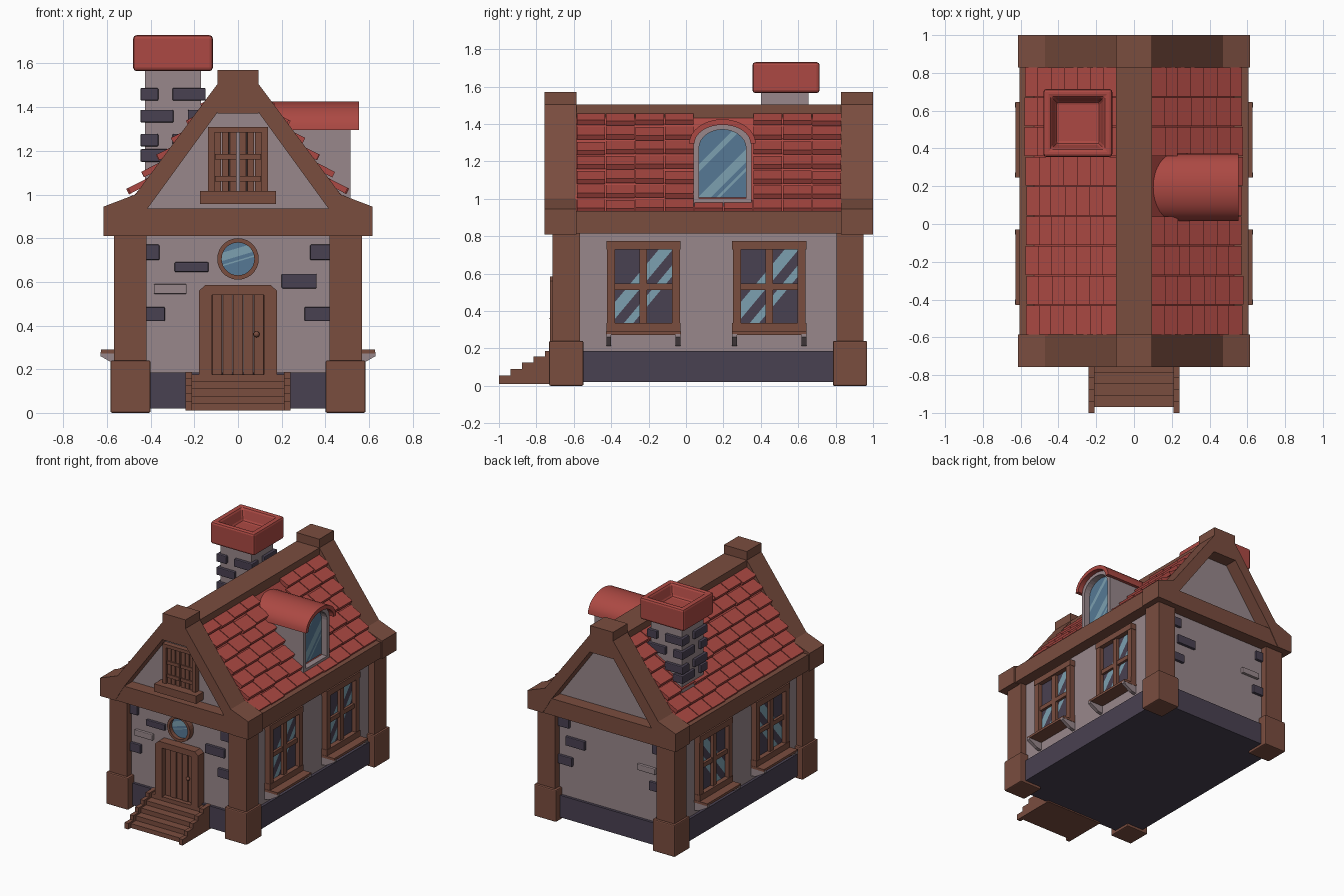
import bpy, bmesh, math, random
from mathutils import Vector

if "Cube" in bpy.data.objects:
    bpy.data.objects.remove(bpy.data.objects["Cube"])
random.seed(4)


def material(name, rgb):
    m = bpy.data.materials.new(name)
    lin = [(c / 255 / 12.92 if c < 11 else ((c / 255 + 0.055) / 1.055) ** 2.4) for c in rgb]
    m.diffuse_color = (*lin, 1)
    m.use_nodes = True
    m.node_tree.nodes["Principled BSDF"].inputs["Base Color"].default_value = m.diffuse_color
    return m


RED = material("roof red", (172, 73, 67))
WOOD = material("brown wood", (122, 77, 63))
WALL = material("plaster", (152, 135, 139))
DARK = material("dark stone", (73, 65, 81))
BLUE = material("glass blue", (86, 121, 149))
SHINE = material("glass shine", (124, 160, 176))


def add_prism(bm, pts, axis, a, b):
    """Extrude a 2D outline along x (outline in y,z) or y (outline in x,z)."""
    def place(p, t):
        return (t, p[0], p[1]) if axis == 'x' else (p[0], t, p[1])
    lo = [bm.verts.new(place(p, a)) for p in pts]
    hi = [bm.verts.new(place(p, b)) for p in pts]
    bm.faces.new(lo)
    bm.faces.new(hi[::-1])
    for i in range(len(pts)):
        j = (i + 1) % len(pts)
        bm.faces.new((lo[j], lo[i], hi[i], hi[j]))


def finish(name, bm, *mats, bevel=0):
    bmesh.ops.recalc_face_normals(bm, faces=bm.faces[:])
    me = bpy.data.meshes.new(name)
    bm.to_mesh(me)
    bm.free()
    ob = bpy.data.objects.new(name, me)
    bpy.context.collection.objects.link(ob)
    for m in mats:
        me.materials.append(m)
    if bevel:
        mod = ob.modifiers.new("bevel", 'BEVEL')
        mod.width, mod.segments = bevel, 2
    return ob


def prism(name, pts, axis, a, b, mat, bevel=0):
    bm = bmesh.new()
    add_prism(bm, pts, axis, a, b)
    return finish(name, bm, mat, bevel=bevel)


def rect(u0, u1, v0, v1):
    return [(u0, v0), (u1, v0), (u1, v1), (u0, v1)]


def box(name, x0, x1, y0, y1, z0, z1, mat, bevel=0):
    return prism(name, rect(x0, x1, z0, z1), 'y', y0, y1, mat, bevel)


def arc(cu, cv, ru, rv, n=14, a0=0.0, a1=math.pi):
    return [(cu + ru * math.cos(a0 + (a1 - a0) * i / n), cv + rv * math.sin(a0 + (a1 - a0) * i / n))
            for i in range(n + 1)]


def glass(name, pts, axis, a, b, base, centre, normal, bands):
    """Thin pane cut along diagonal bands; faces inside a band get the shine colour."""
    bm = bmesh.new()
    add_prism(bm, pts, axis, a, b)
    n = Vector((0, *normal)) if axis == 'x' else Vector((normal[0], 0, normal[1]))
    c = Vector((0, *centre)) if axis == 'x' else Vector((centre[0], 0, centre[1]))
    for d in [d for band in bands for d in band]:
        bmesh.ops.bisect_plane(bm, geom=bm.verts[:] + bm.edges[:] + bm.faces[:],
                               plane_co=c + n * (d / n.length_squared), plane_no=n)
    for f in bm.faces:
        d = (f.calc_center_median() - c).dot(n)
        f.material_index = int(any(lo < d < hi for lo, hi in bands))
    return finish(name, bm, base, SHINE)


# Foundation and walls
box("foundation", -.54, .54, -.68, .92, .02, .185, DARK)
prism("house_walls", [(-.52, .18), (.52, .18), (.52, .93), (.1, 1.40), (-.1, 1.40), (-.52, .93)],
      'y', -.66, .90, WALL)

# Corner posts with bases
for s in (-1, 1):
    for yc in (-.64, .877):
        box("post_base", s * .492 - .092, s * .492 + .092, yc - .092, yc + .092, 0, .24, WOOD, .008)
        box("corner_post", s * .494 - .074, s * .494 + .074, yc - .073, yc + .073, .23, .83, WOOD)

# Gable frames at both ends
for y0, y1 in ((-.757, -.585), (.828, 1.0)):
    for s in (-1, 1):
        prism("gable_rake", [(s * x, z) for x, z in ((.615, .81), (.615, .945), (.47, 1.0), (.095, 1.505),
              (.095, 1.375), (.415, .935), (.49, .81))], 'y', y0, y1, WOOD)
    box("gable_tie", -.50, .50, y0 + .004, y1 - .004, .81, .935, WOOD)
    box("gable_cap", -.095, .095, y0, y1, 1.37, 1.57, WOOD)
box("ridge_beam", -.095, .095, -.6, .84, 1.38, 1.505, WOOD)

# Roof deck, eave beams and tiles
d = (-math.cos(math.radians(27)), math.sin(math.radians(27)))
for s in (-1, 1):
    box("eave_beam", *sorted((s * .51, s * .605)), -.66, .88, .815, .935, WOOD)
    prism("roof_deck", [(s * x, z) for x, z in ((.56, .90), (.08, 1.45), (.08, 1.35), (.50, .88))],
          'y', -.59, .83, RED)
    bm = bmesh.new()
    for row in range(7):
        for col in range(9):
            if s > 0 and row > 0 and col in (4, 5):   # space for the dormer
                continue
            j = random.uniform(-.006, .006)
            x, z = .575 - .068 * row + j, .95 + .078 * row - j * .5
            y = -.587 + .1575 * col
            pts = [(x, z), (x + d[0] * .1, z + d[1] * .1),
                   (x + d[0] * .1 - d[1] * .028, z + d[1] * .1 + d[0] * .028),
                   (x - d[1] * .028, z + d[0] * .028)]
            add_prism(bm, [(s * u, v) for u, v in pts], 'y', y + .003, y + .1545)
    finish("roof_tiles", bm, RED)

# Chimney shaft, corner bricks and hollow cap
box("chimney_shaft", -.425, -.17, .40, .655, 1.0, 1.60, WALL)
for cx, sx in ((-.425, 1), (-.17, -1)):
    for cy, sy in ((.40, 1), (.655, -1)):
        for i, z in enumerate((1.15, 1.22, 1.33, 1.43)):
            lx, ly = ((.13, .06), (.06, .13))[(i + (sx > 0) + (sy > 0)) % 2]
            box("chimney_brick", *sorted((cx - sx * .022, cx + sx * lx)),
                *sorted((cy - sy * .022, cy + sy * ly)), z, z + .058, DARK, .006)
bm = bmesh.new()
add_prism(bm, rect(-.48, -.115, 1.565, 1.73), 'y', .355, .715)
bmesh.ops.recalc_face_normals(bm, faces=bm.faces[:])
top = max(bm.faces, key=lambda f: f.calc_center_median().z)
bmesh.ops.inset_region(bm, faces=[top], thickness=.06)
bmesh.ops.inset_region(bm, faces=[top], thickness=.035, depth=-.09)
finish("chimney_cap", bm, RED, bevel=.016)

# Dormer with arched window and curved hood
yc = .195


def arch(w, z0, spring, rise):
    return [(yc - w, z0), (yc + w, z0)] + arc(yc, spring, w, rise)


prism("dormer_body", arch(.155, .96, 1.295, .105), 'x', .12, .46, WALL)
outer, inner = arch(.155, .96, 1.295, .105), arch(.126, 1.0, 1.27, .10)
bm = bmesh.new()
rings = [[bm.verts.new((x, *p)) for p in ps] for ps, x in
         ((outer, .45), (outer, .515), (inner, .515), (inner, .45))]
for k in range(4):
    for i in range(len(outer)):
        j = (i + 1) % len(outer)
        if (rings[k][i].co - rings[k][j].co).length > 1e-5:
            bm.faces.new((rings[k][i], rings[k][j], rings[(k + 1) % 4][j], rings[(k + 1) % 4][i]))
finish("dormer_window_frame", bm, WALL)
glass("dormer_glass", arch(.128, .99, 1.27, .10), 'x', .462, .468, BLUE, (yc, 1.18), (1, -1),
      [(-.13, -.09), (.04, .11), (.14, .16)])
hood = prism("dormer_hood", arc(yc, 1.295, .178, .13, 16) + arc(yc, 1.295, .15, .10, 16)[::-1],
             'x', .1, .553, RED)

# Side windows, mirrored on both long walls
for s in (-1, 1):
    for wy in (-.228, .445):
        def part(name, x0, x1, y0, y1, z0, z1, mat, bevel=0):
            box(name, *sorted((s * x0, s * x1)), wy + y0, wy + y1, z0, z1, mat, bevel)
        for e in (-1, 1):
            part("window_jamb", .50, .562, *sorted((e * .152, e * .195)), .285, .772, WOOD)
            prism("sill_bracket", [(s * x, z) for x, z in ((.51, .21), (.56, .22), (.63, .26), (.63, .278),
                  (.51, .278))], 'y', wy + e * .185 - .013, wy + e * .185 + .013, WALL)
        part("window_head", .50, .565, -.198, .198, .73, .775, WOOD)
        part("window_foot", .50, .565, -.198, .198, .285, .335, WOOD)
        part("window_mullion", .50, .552, -.02, .02, .30, .75, WOOD)
        part("window_crossbar", .50, .548, -.16, .16, .513, .546, WOOD)
        part("window_sill", .51, .628, -.2, .2, .272, .29, WOOD)
        glass("window_glass", rect(wy - .17, wy + .17, .31, .75), 'x', s * .522, s * .529, DARK,
              (wy, .53), (1.2, -1), [(-.10, -.01), (.07, .13)])

# Wall bricks on the front and back
bricks = [(-.43, -.36, .70, .77, DARK), (-.29, -.135, .645, .69, DARK), (-.385, -.235, .545, .59, WALL),
          (-.43, -.335, .42, .485, DARK), (.33, .43, .70, .77, DARK), (.20, .36, .57, .637, DARK),
          (.305, .43, .42, .485, DARK)]
for y in (-.66, .90):
    for x0, x1, z0, z1, m in bricks:
        if y > 0 and m == DARK and -.3 < x0 < -.2:
            continue
        box("wall_brick", x0, x1, y - .02, y + .02, z0, z1, m, .005)

# Front door: frame, planks and knob
prism("door_frame", [(-.178, .17), (-.178, .56), (-.15, .585), (.15, .585), (.178, .56), (.178, .17),
                     (.12, .17), (.12, .54), (-.12, .54), (-.12, .17)], 'y', -.728, -.64, WOOD)
for i in range(5):
    x = -.12 + .048 * i
    box("door_plank", x + .001, x + .047, -.694 - .005 * (i % 2), -.65, .175, .545, WOOD, .004)
bm = bmesh.new()
bmesh.ops.create_uvsphere(bm, u_segments=12, v_segments=8, radius=.014)
bmesh.ops.translate(bm, verts=bm.verts[:], vec=(.085, -.715, .36))
knob = finish("door_knob", bm, WOOD)

# Round window above the door
ring = arc(0, .705, .095, .095, 28, 0, 2 * math.pi)
hole = arc(0, .705, .075, .075, 28, 0, 2 * math.pi)
prism("round_window_frame", ring + hole[::-1], 'y', -.705, -.65, WOOD)
glass("round_window_glass", hole[:-1], 'y', -.675, -.668, BLUE, (0, .705), (.3, -1),
      [(-.05, -.012), (.005, .012)])

# Shuttered attic window in the front gable
for s in (-1, 1):
    box("attic_jamb", *sorted((s * .108, s * .138)), -.70, -.65, 1.0, 1.31, WOOD)
    for i in range(3):
        x = s * (.022 + .036 * i)
        box("shutter_plank", x - .016, x + .016, -.684, -.65, 1.0, 1.29, WOOD, .003)
    for z in (1.06, 1.16):
        box("shutter_batten", *sorted((s * .006, s * .105)), -.692, -.66, z, z + .025, WOOD)
box("attic_head", -.138, .138, -.70, -.65, 1.285, 1.31, WOOD)
box("attic_sill", -.175, .175, -.745, -.65, .957, 1.015, WOOD)

# Front stairs: five treads between stepped stringers
heights = [.055, .09, .125, .157, .187]


def stair_profile(y0, step, drop):
    pts = [(-.66, .01), (y0, .01)]
    for i, h in enumerate(heights):
        pts += [(y0 + step * i, h - drop), (y0 + step * (i + 1), h - drop)]
    return pts[:-1] + [(-.66, heights[-1] - drop)]


prism("stair_treads", stair_profile(-.97, .061, .012), 'x', -.212, .212, WOOD)
for s in (-1, 1):
    prism("stair_stringer", stair_profile(-1.0, .0615, 0), 'x', s * .21, s * .24, WOOD)

# Smooth the curved parts
for ob in (hood, knob):
    ob.select_set(True)
bpy.context.view_layer.objects.active = hood
bpy.ops.object.shade_smooth_by_angle(angle=math.radians(40))
